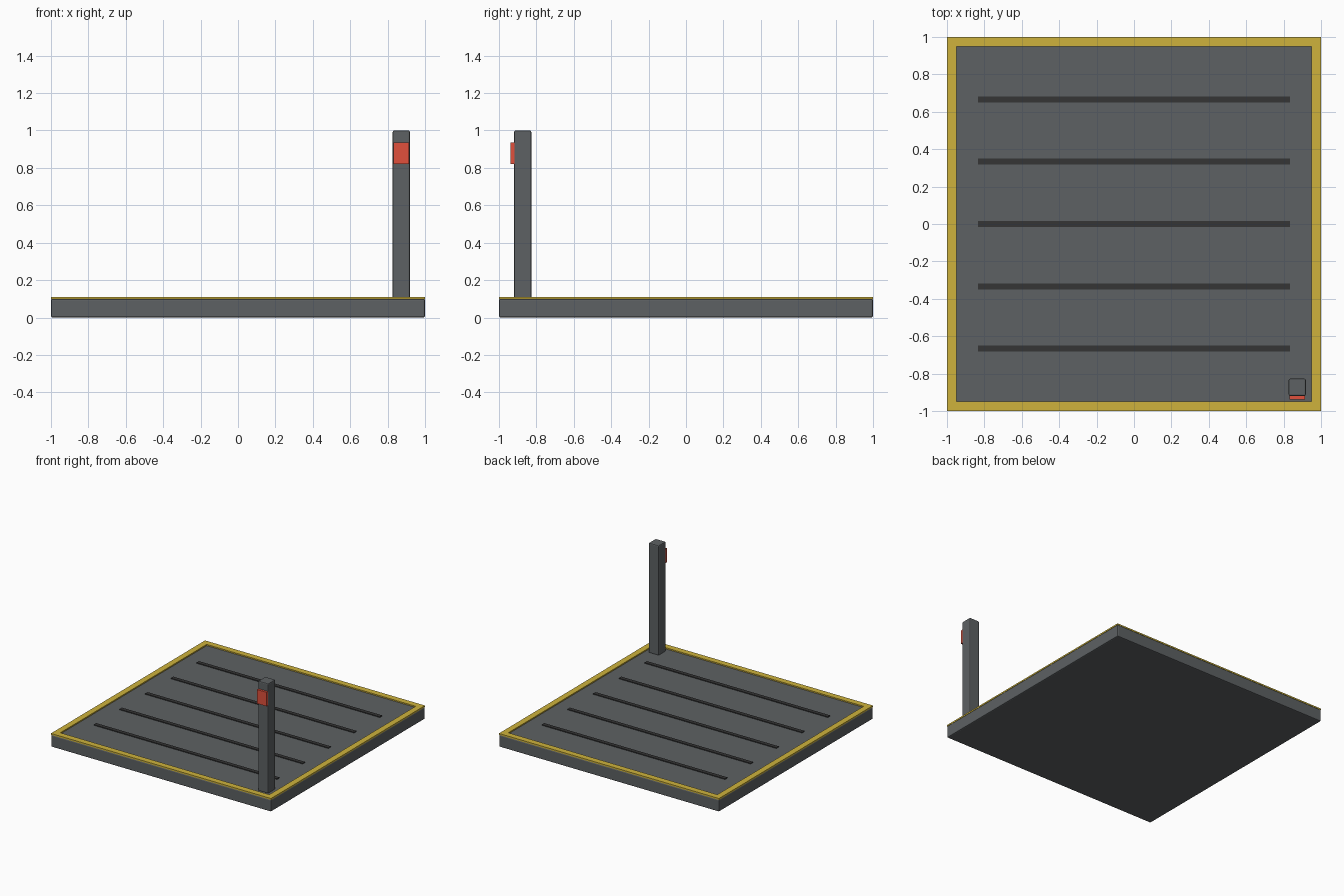
import bpy, bmesh

if "Cube" in bpy.data.objects:
    bpy.data.objects.remove(bpy.data.objects["Cube"])


def material(name, rgb):
    m = bpy.data.materials.new(name)
    m.diffuse_color = (*rgb, 1.0)
    m.use_nodes = True
    m.node_tree.nodes["Principled BSDF"].inputs["Base Color"].default_value = m.diffuse_color
    return m


STEEL = material("dark_steel", (0.11, 0.12, 0.125))
BLACK = material("black_rubber", (0.035, 0.035, 0.035))
YELLOW = material("safety_yellow", (0.62, 0.45, 0.045))
RED = material("signal_red", (0.75, 0.08, 0.045))


def box(name, lo, hi, mat, bevel=0.0):
    """Box between two corners, with an optional small edge bevel."""
    bpy.ops.mesh.primitive_cube_add(size=1)
    ob = bpy.context.object
    ob.name = name
    for v in ob.data.vertices:
        v.co = [(a + b) / 2 + c * (b - a) for a, b, c in zip(lo, hi, v.co)]
    ob.data.materials.append(mat)
    if bevel:
        mod = ob.modifiers.new("edge_bevel", 'BEVEL')
        mod.width = bevel
        mod.segments = 2
    return ob


def frame(name, outer, inner, z0, z1, mat):
    """Square ring with mitred corners."""
    bm = bmesh.new()
    corners = [(-1, -1), (1, -1), (1, 1), (-1, 1)]
    section = [(outer, z0), (outer, z1), (inner, z1), (inner, z0)]
    rings = [[bm.verts.new((x * r, y * r, z)) for r, z in section] for x, y in corners]
    for i in range(4):
        a, b = rings[i], rings[(i + 1) % 4]
        for j in range(4):
            k = (j + 1) % 4
            bm.faces.new((a[j], b[j], b[k], a[k]))
    bmesh.ops.recalc_face_normals(bm, faces=bm.faces)
    me = bpy.data.meshes.new(name)
    bm.to_mesh(me)
    bm.free()
    me.materials.append(mat)
    ob = bpy.data.objects.new(name, me)
    bpy.context.collection.objects.link(ob)
    return ob


# platform slab
box("platform", (-1, -1, 0), (1, 1, 0.1), STEEL, 0.008)

# yellow warning border around the top edge
frame("warning_border", 1.0, 0.95, 0.098, 0.11, YELLOW)

# grip strips across the deck
for i in range(5):
    y = (i - 2) / 3
    box(f"grip_strip_{i + 1}", (-0.833, y - 0.016, 0.095), (0.833, y + 0.016, 0.106), BLACK)

# control post in the front right corner
c, h = 0.873, 0.046
box("control_post", (c - h, -c - h, 0.095), (c + h, -c + h, 1.0), STEEL, 0.008)

# red control panel on the post
box("control_panel", (c - 0.042, -0.938, 0.821), (c + 0.042, -0.915, 0.936), RED)
